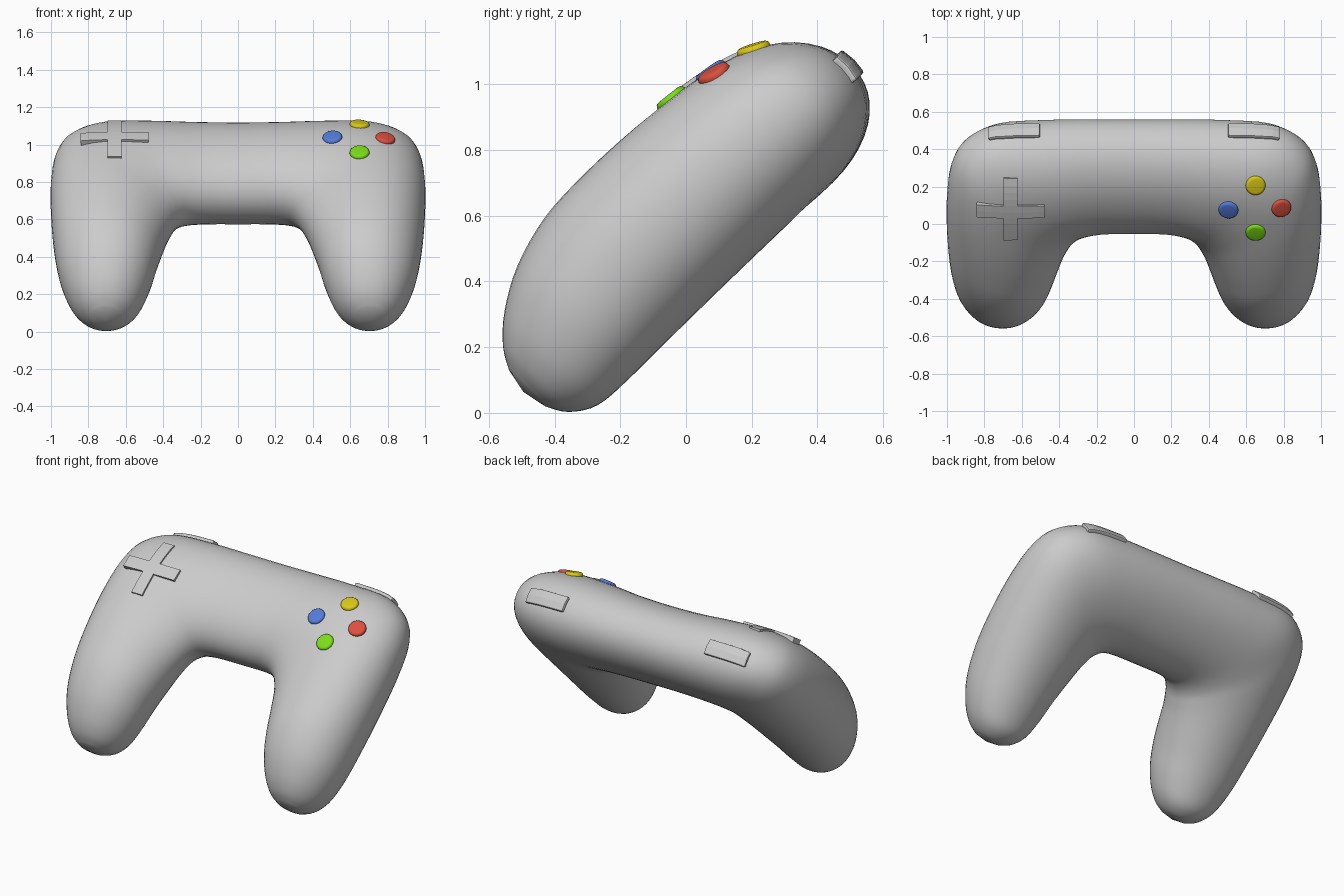
import bpy, bmesh, math
from mathutils import Vector, Matrix
from mathutils.bvhtree import BVHTree

if "Cube" in bpy.data.objects:
    bpy.data.objects.remove(bpy.data.objects["Cube"])

# Everything is modelled flat (y up the face, z out of the face), then tilted 45 degrees
TILT = Matrix.Rotation(math.radians(45), 4, 'X')


def finish(name, bm, smooth=False):
    mesh = bpy.data.meshes.new(name)
    bm.to_mesh(mesh)
    for p in mesh.polygons:
        p.use_smooth = smooth
    obj = bpy.data.objects.new(name, mesh)
    bpy.context.collection.objects.link(obj)
    obj.matrix_world = TILT
    return obj


# Body: sections between an outer and an inner rail
# (outer x, outer y, inner x, inner y, mid depth, half thickness, lean)
half = [
    (0.25, 1.105, 0.16, 0.448, 0.421, 0.237, 0.030),
    (0.50, 1.103, 0.25, 0.435, 0.428, 0.246, 0.030),
    (0.75, 1.085, 0.295, 0.407, 0.435, 0.253, 0.028),
    (0.905, 1.00, 0.325, 0.370, 0.444, 0.258, 0.022),
    (0.975, 0.87, 0.345, 0.330, 0.450, 0.263, 0.014),
    (1.00, 0.670, 0.370, 0.270, 0.458, 0.268, 0.005),
    (1.00, 0.420, 0.400, 0.170, 0.463, 0.270, 0),
    (0.985, 0.18, 0.430, 0.060, 0.460, 0.265, 0),
    (0.955, -0.02, 0.465, -0.07, 0.438, 0.242, 0),
    (0.905, -0.162, 0.512, -0.18, 0.408, 0.202, 0),
    (0.845, -0.248, 0.568, -0.252, 0.396, 0.142, 0),
    (0.785, -0.289, 0.63, -0.289, 0.395, 0.078, 0),
]
mirrored = [(-s[0], s[1], -s[2]) + s[3:] for s in reversed(half)]
stations = mirrored + [(0, 1.104, 0, 0.449, 0.419, 0.234, 0.030)] + half


def spline(pts, steps):
    out = []
    n = len(pts)
    for i in range(n - 1):
        quad = [pts[max(i - 1, 0)], pts[i], pts[i + 1], pts[min(i + 2, n - 1)]]
        for s in range(steps):
            t = s / steps
            out.append([0.5 * (2 * b + (c - a) * t + (2 * a - 5 * b + 4 * c - d) * t * t
                               + (3 * b - a - 3 * c + d) * t ** 3)
                        for a, b, c, d in zip(*quad)])
    return out + [list(pts[-1])]


def power(value):
    return math.copysign(abs(value) ** (2 / 2.1), value)


RING = 48
bm = bmesh.new()
rings = []
for ox, oy, ix, iy, depth, thick, lean in spline(stations, 4):
    ring = []
    for k in range(RING):
        a = 2 * math.pi * k / RING
        c, s = power(math.cos(a)), power(math.sin(a))
        ring.append(bm.verts.new(((ox + ix) / 2 + c * (ox - ix) / 2,
                                  (oy + iy) / 2 + c * (oy - iy) / 2,
                                  depth + s * thick - c * lean)))
    rings.append(ring)
for r0, r1 in zip(rings, rings[1:]):
    for k in range(RING):
        j = (k + 1) % RING
        bm.faces.new((r0[k], r0[j], r1[j], r1[k]))
for ring, x in ((rings[0], -0.707), (rings[-1], 0.707)):
    tip = bm.verts.new((x, -0.305, 0.395))
    for k in range(RING):
        bm.faces.new((ring[k], ring[(k + 1) % RING], tip))
bmesh.ops.recalc_face_normals(bm, faces=bm.faces[:])
finish("body", bm, smooth=True)
surface = BVHTree.FromBMesh(bm)


# Projection of points onto the face and onto the back edge
def on_face(x, y):
    loc, normal, _, _ = surface.ray_cast(Vector((x, y, 3)), Vector((0, 0, -1)))
    return loc, normal


def on_edge(x, b):
    loc, normal, _, _ = surface.ray_cast(Vector((x, 3, -b)), Vector((0, -1, 0)))
    return loc, normal


def on_pad(x, y):
    """Nearly straight across, curved only up the face."""
    mid, normal = on_face(CX, y)
    z = mid.z + 0.3 * (on_face(x, y)[0].z - mid.z)
    return Vector((x, y, z)), normal


def span(lo, hi, n):
    return [lo + (hi - lo) * i / n for i in range(n + 1)]


def patch(name, us, vs, keep, project, height, depth):
    """Thick plate that follows the body surface."""
    pm = bmesh.new()
    grid = {}

    def vert(i, j):
        if (i, j) not in grid:
            loc, normal = project(us[i], vs[j])
            grid[i, j] = pm.verts.new(loc + normal * height)
        return grid[i, j]

    for i in range(len(us) - 1):
        for j in range(len(vs) - 1):
            if keep((us[i] + us[i + 1]) / 2, (vs[j] + vs[j + 1]) / 2):
                pm.faces.new((vert(i, j), vert(i + 1, j), vert(i + 1, j + 1), vert(i, j + 1)))
    obj = finish(name, pm)
    mod = obj.modifiers.new("thickness", 'SOLIDIFY')
    mod.thickness, mod.offset = depth, -1
    return obj


# Direction pad
W, L, CX, CY = 0.0375, 0.182, -0.66, 0.782
marks = span(-L, -W, 4) + [0] + span(W, L, 4)
patch("direction_pad", [CX + m for m in marks], [CY + m for m in marks],
      lambda x, y: abs(x - CX) < W or abs(y - CY) < W, on_pad, 0.011, 0.045)

# Shoulder buttons
for side, lo, hi in (("left", -0.775, -0.502), ("right", 0.502, 0.775)):
    b = patch("shoulder_button_" + side, span(lo, hi, 8), span(-0.442, -0.354, 2),
              lambda x, y: True, on_edge, 0.02, 0.045)
    bev = b.modifiers.new("bevel", 'BEVEL')
    bev.width, bev.segments, bev.limit_method = 0.008, 2, 'ANGLE'

# Coloured face buttons
for name, x, y, colour in (
        ("blue", 0.505, 0.787, (0.09, 0.20, 0.70, 1)),
        ("red", 0.788, 0.79, (0.70, 0.08, 0.05, 1)),
        ("yellow", 0.65, 0.928, (0.70, 0.58, 0.01, 1)),
        ("green", 0.65, 0.645, (0.20, 0.72, 0.01, 1))):
    loc, normal = on_face(x, y)
    cm = bmesh.new()
    bmesh.ops.create_cone(cm, cap_ends=True, segments=32, radius1=0.053, radius2=0.053, depth=0.036)
    rims = [e for e in cm.edges if abs(e.verts[0].co.z - e.verts[1].co.z) < 1e-5]
    bmesh.ops.bevel(cm, geom=rims, offset=0.015, segments=4, profile=0.5, affect='EDGES')
    turn = normal.to_track_quat('Z', 'Y').to_matrix().to_4x4()
    bmesh.ops.transform(cm, matrix=Matrix.Translation(loc - normal * 0.003) @ turn, verts=cm.verts[:])
    obj = finish(name + "_button", cm, smooth=True)
    mat = bpy.data.materials.new(name + "_plastic")
    mat.diffuse_color = colour
    mat.use_nodes = True
    mat.node_tree.nodes["Principled BSDF"].inputs["Base Color"].default_value = mat.diffuse_color
    obj.data.materials.append(mat)
bm.free()
